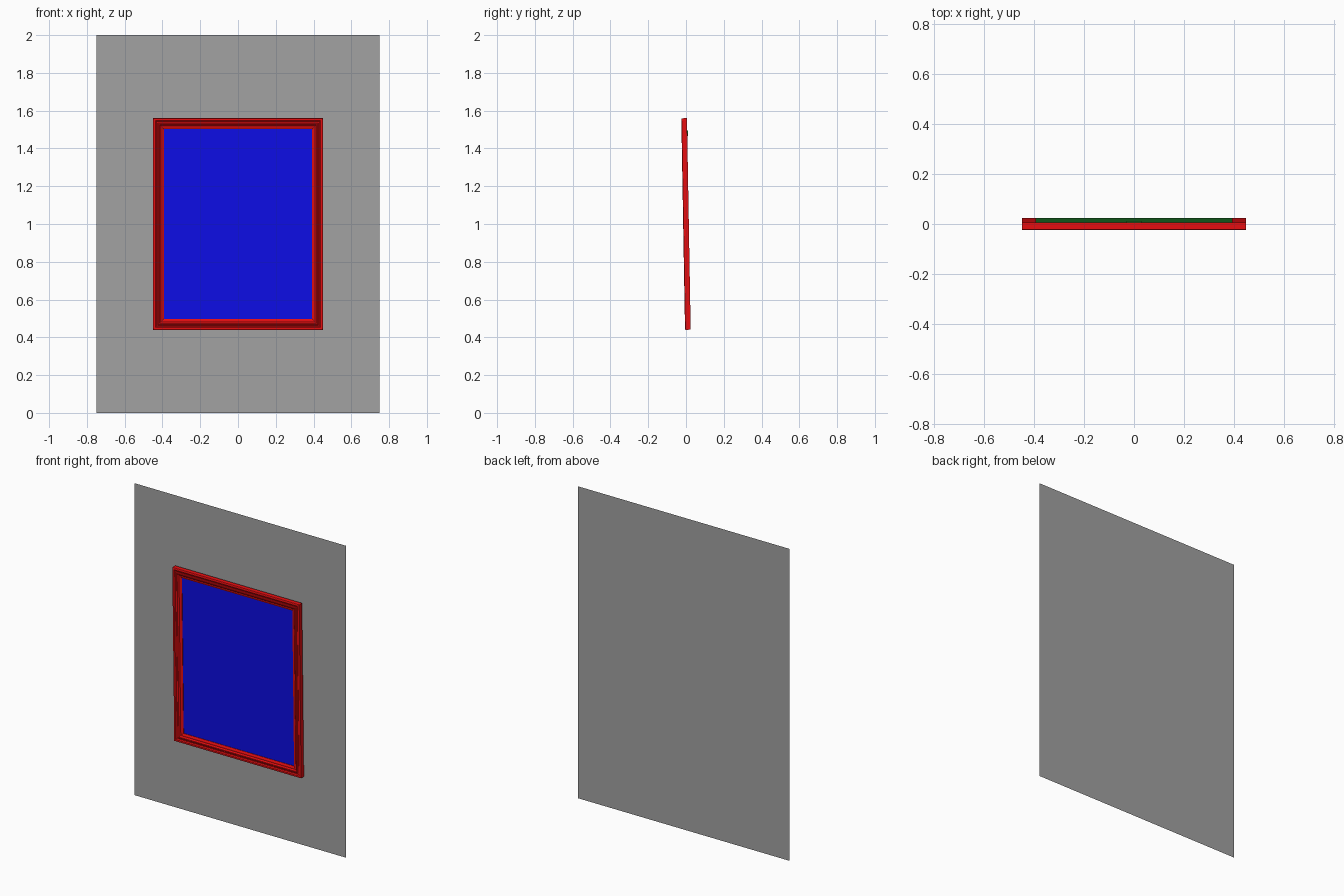
import bpy, bmesh, math
from mathutils import Matrix

if "Cube" in bpy.data.objects:
    bpy.data.objects.remove(bpy.data.objects["Cube"], do_unlink=True)


def material(name, color):
    m = bpy.data.materials.new(name)
    m.use_nodes = True
    m.diffuse_color = (*color, 1)
    m.node_tree.nodes["Principled BSDF"].inputs["Base Color"].default_value = (*color, 1)
    return m


RED = material("frame red", (0.8, 0.004, 0.005))
BLUE = material("picture blue", (0.004, 0.004, 0.8))
GREEN = material("backing green", (0.01, 0.18, 0.02))
GREY = material("wall grey", (0.36, 0.36, 0.36))

# The picture hangs with its top leaning slightly off the wall
LEAN = Matrix.Translation((0, 0, 1)) @ Matrix.Rotation(math.radians(1), 4, "X")
HALF_W, HALF_H, BORDER, BACK = 0.45, 0.56, 0.058, 0.015


def finish(name, bm, mat, matrix=LEAN):
    mesh = bpy.data.meshes.new(name)
    bm.to_mesh(mesh)
    bm.free()
    mesh.materials.append(mat)
    ob = bpy.data.objects.new(name, mesh)
    ob.matrix_world = matrix
    bpy.context.collection.objects.link(ob)
    return ob


def rectangle(bm, w, h, y):
    return [bm.verts.new((sx * w, y, sz * h))
            for sx, sz in ((-1, -1), (1, -1), (1, 1), (-1, 1))]


def panel(name, w, h, y, mat, matrix=LEAN):
    bm = bmesh.new()
    bm.faces.new(rectangle(bm, w, h, y))
    return finish(name, bm, mat, matrix)


def box(name, size, centre, mat):
    bm = bmesh.new()
    bmesh.ops.create_cube(bm, size=1, matrix=Matrix.Translation(centre)
                          @ Matrix.Diagonal((*size, 1)))
    return finish(name, bm, mat)


# Wall behind the picture
panel("wall", 0.75, 1, 0.025, GREY, Matrix.Translation((0, 0, 1)))

# Mitred frame: (inset from outer edge, height above the back)
profile = [(0, 0), (0, 0.028), (0.004, 0.03), (0.012, 0.03), (0.018, 0.025),
           (0.024, 0.025), (0.028, 0.028), (0.034, 0.028), (0.042, 0.021),
           (0.048, 0.021), (BORDER, 0.016), (BORDER, 0)]
bm = bmesh.new()
rings = [rectangle(bm, HALF_W - u, HALF_H - u, BACK - d) for u, d in profile]
for a, b in zip(rings, rings[1:] + rings[:1]):
    for i in range(4):
        j = (i + 1) % 4
        bm.faces.new((a[i], a[j], b[j], b[i]))
bmesh.ops.recalc_face_normals(bm, faces=bm.faces)
finish("frame", bm, RED)

# Picture and backing board inside the frame
inner_w, inner_h = HALF_W - BORDER, HALF_H - BORDER
panel("picture", inner_w, inner_h, BACK - 0.013, BLUE)
box("backing_board", (2 * inner_w, 0.011, 2 * inner_h), (0, BACK - 0.006, 0), GREEN)

# Hanger on the back
box("hanger", (0.06, 0.006, 0.03), (0, BACK + 0.002, 0.48), GREEN)
